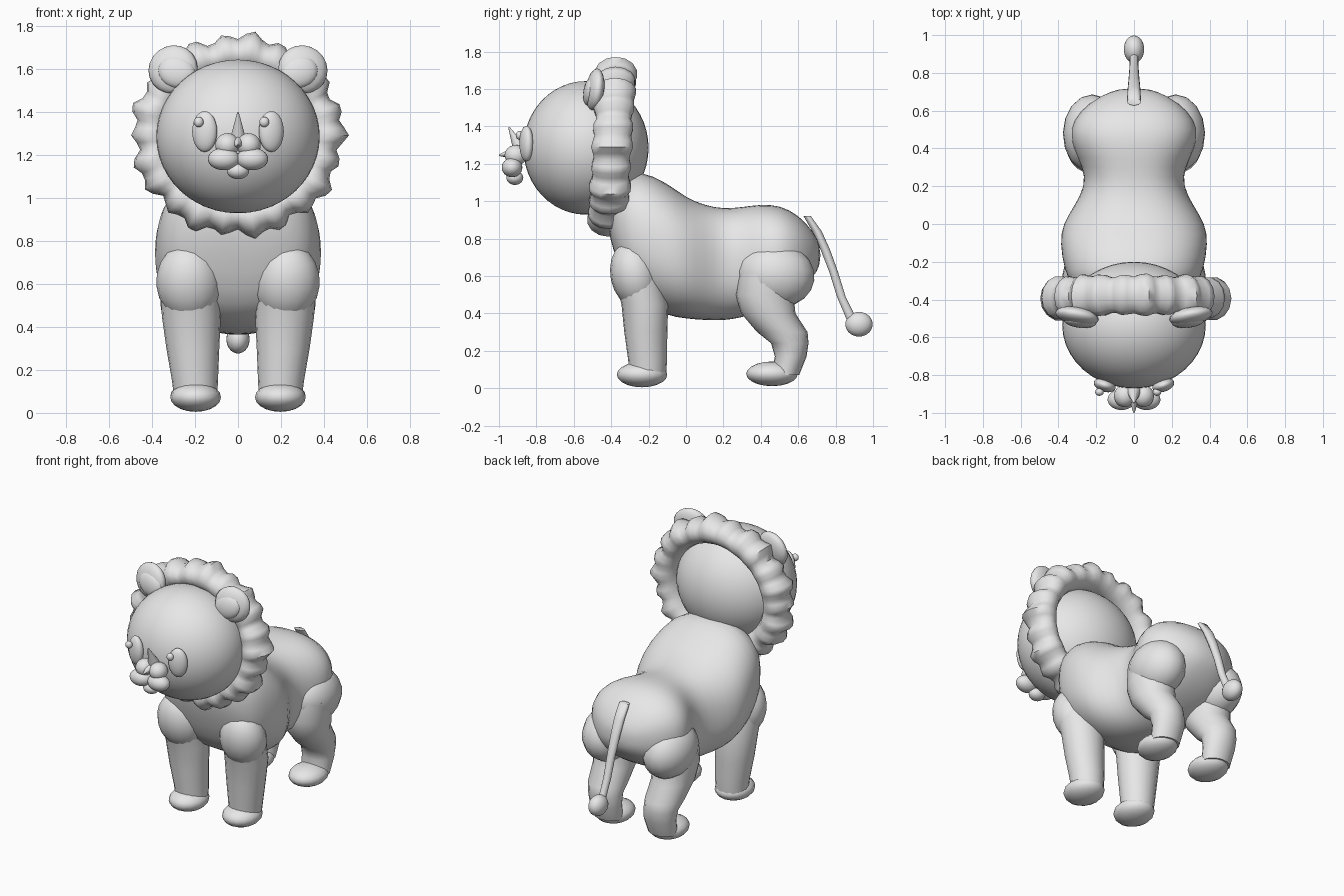
import bpy, bmesh, math
from mathutils import Matrix, Vector, Euler

cube = bpy.data.objects.get("Cube")
if cube:
    bpy.data.objects.remove(cube)

grey = bpy.data.materials.new("light grey")
grey.use_nodes = True
grey.diffuse_color = (0.8, 0.8, 0.8, 1)
grey.node_tree.nodes["Principled BSDF"].inputs["Base Color"].default_value = (0.8, 0.8, 0.8, 1)


def finish(name, bm, sharp=60, subdivide=0):
    bmesh.ops.recalc_face_normals(bm, faces=bm.faces)
    mesh = bpy.data.meshes.new(name)
    bm.to_mesh(mesh)
    bm.free()
    mesh.materials.append(grey)
    ob = bpy.data.objects.new(name, mesh)
    bpy.context.collection.objects.link(ob)
    if subdivide:
        ob.modifiers.new("Subdivision", "SUBSURF").levels = subdivide
        ob.modifiers["Subdivision"].render_levels = subdivide
    bpy.ops.object.select_all(action="DESELECT")
    ob.select_set(True)
    bpy.context.view_layer.objects.active = ob
    bpy.ops.object.shade_smooth_by_angle(angle=math.radians(sharp))
    return ob


def ellipsoid(name, centre, half, tilt=(0, 0, 0), segments=24, rings=14):
    bm = bmesh.new()
    turn = Euler([math.radians(a) for a in tilt]).to_matrix()
    bmesh.ops.create_uvsphere(bm, u_segments=segments, v_segments=rings, radius=1)
    for v in bm.verts:
        v.co = Vector(centre) + turn @ Vector([c * h for c, h in zip(v.co, half)])
    return finish(name, bm)


def loft(name, sections, axis, segments=20, power=2.0, subdivide=0):
    """Skin ellipses (centre, half_a, half_b) lying across the y or z axis."""
    bm = bmesh.new()
    loops = []
    for (x, y, z), a, b in sections:
        loop = []
        for i in range(segments):
            t = math.tau * i / segments
            c, s = (math.copysign(abs(f) ** (2 / power), f) for f in (math.cos(t), math.sin(t)))
            offset = (a * c, 0, b * s) if axis == "y" else (a * c, b * s, 0)
            loop.append(bm.verts.new(Vector((x, y, z)) + Vector(offset)))
        loops.append(loop)
    for p, q in zip(loops, loops[1:]):
        for i in range(segments):
            j = (i + 1) % segments
            bm.faces.new((p[i], p[j], q[j], q[i]))
    bm.faces.new(loops[0])
    bm.faces.new(loops[-1])
    return finish(name, bm, subdivide=subdivide)


# Body: y, bottom, top, half width
body = [(-.42, .86, 1.0, .12), (-.39, .74, 1.07, .25), (-.33, .56, 1.13, .33),
        (-.25, .45, 1.17, .37), (-.1, .385, 1.1, .395), (0, .37, 1.02, .38),
        (.1, .362, .98, .315), (.2, .36, .96, .26), (.3, .375, .97, .27),
        (.4, .41, .985, .325), (.5, .45, .98, .345), (.6, .51, .93, .29),
        (.68, .59, .84, .18), (.72, .66, .76, .07)]
loft("body", [((0, y, (lo + hi) / 2), w, (hi - lo) / 2) for y, lo, hi, w in body],
     "y", 28, 2.35, 1)

# Head
ellipsoid("head", (0, -.535, 1.285), (.38, .335, .357), segments=40, rings=24)

# Mane: a ring with scalloped outer edge
bm = bmesh.new()
around, across = 80, 14
grid = []
for i in range(around):
    a = math.tau * i / around
    wave = .012 * math.cos(22 * a) + .007 * math.sin(9 * a + 1)
    row = []
    for j in range(across):
        t = math.tau * j / across
        r = .395 + .082 * math.cos(t) + wave * (1 + math.cos(t)) * .8
        y = -.395 + .02 * math.sin(a) + (.105 + wave * .6) * math.sin(t)
        row.append(bm.verts.new((r * math.cos(a) * 1.02, y, 1.29 + r * math.sin(a) * .965)))
    grid.append(row)
for i in range(around):
    for j in range(across):
        k, m = (i + 1) % around, (j + 1) % across
        bm.faces.new((grid[i][j], grid[k][j], grid[k][m], grid[i][m]))
finish("mane", bm)

# Paired parts
for side, label in ((1, "left"), (-1, "right")):
    # Ears
    ellipsoid(label + "_ear", (side * .302, -.487, 1.597), (.117, .046, .112),
              (-8, side * 20, side * 8), 16, 10)
    ellipsoid(label + "_inner_ear", (side * .285, -.515, 1.585), (.09, .034, .074),
              (-8, side * -20, side * 8), 16, 10)

    # Eyes, both pupils looking the same way
    ellipsoid(label + "_eye", (side * .155, -.853, 1.308), (.06, .035, .095),
              (0, 0, side * 18))
    ellipsoid(label + "_pupil", (.122 if side > 0 else -.183, -.89, 1.352),
              (.023, .02, .024), segments=16, rings=10)

    # Muzzle
    ellipsoid(label + "_cheek", (side * .066, -.93, 1.18), (.074, .055, .052))
    ellipsoid(label + "_upper_cheek", (side * .05, -.91, 1.245), (.056, .06, .055),
              (0, side * 20, 0))

    # Front legs
    ellipsoid(label + "_shoulder", (side * .228, -.272, .605), (.152, .132, .185),
              (12, side * 5, 0), 16, 10)
    leg = [(.6, .225, -.26, .135, .13), (.45, .217, -.22, .137, .125),
           (.3, .21, -.215, .123, .115), (.15, .2, -.205, .107, .104),
           (.07, .197, -.205, .1, .098)]
    loft(label + "_front_leg", [((side * x, y, z), a, b) for z, x, y, a, b in leg], "z")
    ellipsoid(label + "_front_paw", (side * .197, -.235, .073), (.118, .135, .068),
              segments=16, rings=10)

    # Hind legs
    ellipsoid(label + "_thigh", (side * .222, .48, .605), (.155, .208, .175),
              (-8, side * 4, 0), 16, 10)
    leg = [(.62, .22, .42, .14, .14), (.5, .22, .42, .14, .155), (.4, .215, .44, .13, .145),
           (.3, .21, .515, .12, .135), (.24, .205, .555, .11, .1),
           (.17, .2, .56, .105, .085), (.07, .2, .53, .095, .075)]
    loft(label + "_hind_leg", [((side * x, y, z), a, b) for z, x, y, a, b in leg], "z")
    ellipsoid(label + "_hind_paw", (side * .2, .46, .077), (.115, .138, .066),
              segments=16, rings=10)

# Nose bridge, nose tip and chin
bm = bmesh.new()
bmesh.ops.create_cone(bm, cap_ends=True, segments=12, radius1=.045, radius2=.004, depth=.17,
                      matrix=Matrix.Translation((0, -.91, 1.32)) @ Matrix.Rotation(.45, 4, "X"))
finish("nose_bridge", bm)
bm = bmesh.new()
bmesh.ops.create_cone(bm, cap_ends=True, segments=6, radius1=.028, radius2=.004, depth=.07,
                      matrix=Matrix.Translation((0, -.965, 1.25)) @ Matrix.Rotation(1.7, 4, "X"))
finish("nose_tip", bm)
ellipsoid("chin", (0, -.915, 1.125), (.052, .045, .038))

# Tail with a tuft
tail = [(.648, .92, .037, .02), (.7, .84, .035, .026), (.745, .74, .031, .026),
        (.79, .62, .027, .024), (.83, .49, .024, .024), (.885, .37, .022, .028)]
loft("tail", [((0, y, z), a, b) for y, z, a, b in tail], "z", 14)
ellipsoid("tail_tuft", (0, .925, .342), (.054, .073, .066))
